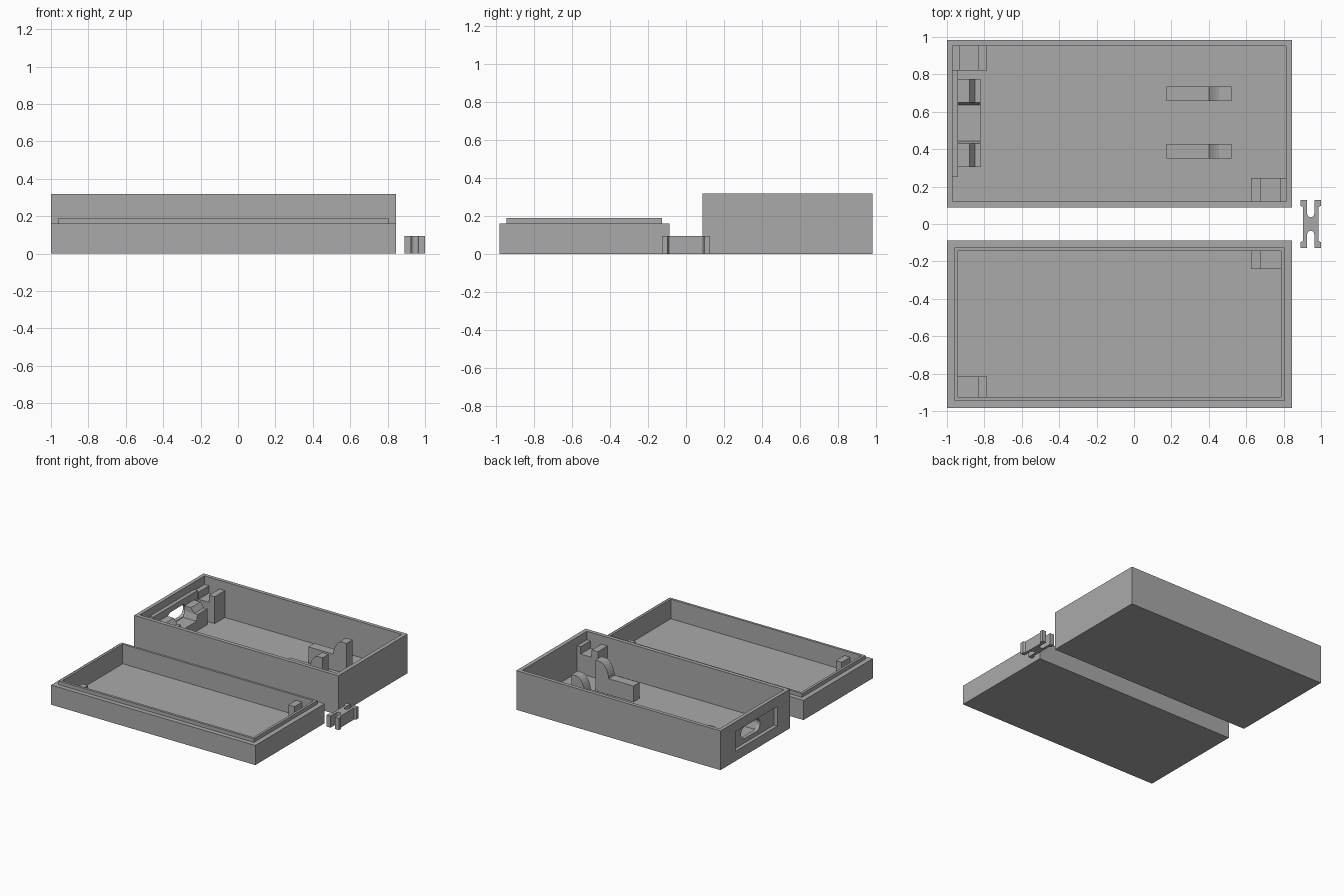
import bpy, bmesh, math

if "Cube" in bpy.data.objects:
    bpy.data.objects.remove(bpy.data.objects["Cube"])

grey = bpy.data.materials.new("plain grey")
grey.diffuse_color = (0.4, 0.4, 0.4, 1)
grey.use_nodes = True
grey.node_tree.nodes["Principled BSDF"].inputs["Base Color"].default_value = grey.diffuse_color


def prism(name, pts, place, a, b):
    """Extrude a 2D outline from a to b; place maps (u, v, w) to (x, y, z)."""
    bm = bmesh.new()
    lo = [bm.verts.new(place(u, v, a)) for u, v in pts]
    hi = [bm.verts.new(place(u, v, b)) for u, v in pts]
    bm.faces.new(lo)
    bm.faces.new(hi)
    for i in range(len(pts)):
        j = (i + 1) % len(pts)
        bm.faces.new((lo[i], lo[j], hi[j], hi[i]))
    bmesh.ops.recalc_face_normals(bm, faces=bm.faces)
    me = bpy.data.meshes.new(name)
    bm.to_mesh(me)
    bm.free()
    me.materials.append(grey)
    ob = bpy.data.objects.new(name, me)
    bpy.context.collection.objects.link(ob)
    return ob


def along_x(u, v, w): return (w, u, v)   # outline in y, z
def along_y(u, v, w): return (u, w, v)   # outline in x, z
def along_z(u, v, w): return (u, v, w)   # outline in x, y


def box(name, x0, x1, y0, y1, z0, z1):
    return prism(name, [(x0, y0), (x1, y0), (x1, y1), (x0, y1)], along_z, z0, z1)


def cut(ob, cutter):
    m = ob.modifiers.new("cut", 'BOOLEAN')
    m.operation = 'DIFFERENCE'
    m.solver = 'EXACT'
    m.object = cutter
    cutter.hide_render = True
    cutter.hide_set(True)


FLOOR = 0.03
X0, X1 = -1.0, 0.845

# Deep case with hollow inside, port recess and rounded port opening
case = box("case", X0, X1, 0.088, 0.983, 0, 0.32)
cut(case, box("case_hollow", -0.97, 0.812, 0.12, 0.953, FLOOR, 0.5))
cut(case, box("port_recess", -1.1, -0.965, 0.25, 0.79, 0.08, 0.24))

# Backing plate behind the recess, pierced by the port opening
r, cz, ya, yb = 0.05, 0.165, 0.48, 0.625
slot = [(yb + r * math.cos(t), cz + r * math.sin(t))
        for t in (math.pi * (i / 10 - 0.5) for i in range(11))]
slot += [(ya - r * math.cos(t), cz - r * math.sin(t))
         for t in (math.pi * (i / 10 - 0.5) for i in range(11))]
plate = box("port_plate", -0.97, -0.94, 0.25, 0.823, FLOOR, 0.26)
cut(plate, prism("port_hole", slot, along_x, -1.1, -0.9))

# Port board supports: two stepped blocks and a low middle block
step = [(-0.94, FLOOR), (-0.82, FLOOR), (-0.82, 0.16), (-0.85, 0.16),
        (-0.88, 0.2), (-0.94, 0.2)]
prism("port_support_front", step, along_y, 0.305, 0.43)
prism("port_support_back", step, along_y, 0.65, 0.775)
prism("port_support_middle", [(0.43, FLOOR), (0.65, FLOOR), (0.65, 0.16),
      (0.635, 0.11), (0.445, 0.11), (0.43, 0.16)], along_x, -0.94, -0.82)


# Slotted corner posts of the case
def slotted_post(name, x0, xa, xb, x1, y0, y1):
    prism(name, [(x0, FLOOR), (x1, FLOOR), (x1, 0.25), (xb, 0.25), (xb, 0.19),
                 (xa, 0.19), (xa, 0.25), (x0, 0.25)], along_y, y0, y1)


slotted_post("case_post_back", -0.97, -0.93, -0.835, -0.785, 0.82, 0.953)
slotted_post("case_post_front", 0.625, 0.68, 0.78, 0.812, 0.12, 0.245)

# Cradle ribs with a raised, hollowed end
rib = [(0.175, FLOOR), (0.52, FLOOR), (0.52, 0.28), (0.475, 0.28)]
rib += [(0.475 - 0.075 * math.sin(t), 0.17 + 0.11 * math.cos(t) ** 1.5)
        for t in (math.pi / 2 * i / 6 for i in range(1, 6))]
rib += [(0.40, 0.16), (0.175, 0.16)]
prism("cradle_rib_front", rib, along_y, 0.35, 0.427)
prism("cradle_rib_back", rib, along_y, 0.657, 0.735)

# Shallow lid with raised lip
lid = prism("lid", [(X0, 0), (X1, 0), (X1, 0.16), (X0, 0.16)], along_y, -0.983, -0.088)
lip = box("lid_lip", -0.96, 0.805, -0.945, -0.126, 0.16, 0.19)
for part in (lid, lip):
    cut(part, box(part.name + "_hollow", -0.94, 0.785, -0.925, -0.145, FLOOR, 0.5))

# Stepped hold-down posts of the lid
for name, xi, xm, xo, y0, y1 in (("lid_post_back", 0.625, 0.68, 0.785, -0.24, -0.145),
                                 ("lid_post_front", -0.785, -0.835, -0.94, -0.925, -0.815)):
    prism(name, [(xi, FLOOR), (xo, FLOOR), (xo, 0.08), (xm, 0.08), (xm, 0.15), (xi, 0.15)],
          along_y, y0, y1)

# Loose spring clip: a quarter outline mirrored into an H shape
q = [(0.041, 0.0), (0.041, 0.09), (0.055, 0.098), (0.055, 0.127), (0.019, 0.127), (0.019, 0.055)]
q += [(0.019 * math.cos(t), 0.055 - 0.019 * math.sin(t))
      for t in (math.pi / 2 * i / 5 for i in range(1, 6))]
top = q + [(-x, y) for x, y in reversed(q[1:-1])]
outline = top + [(-x, -y) for x, y in top]
prism("spring_clip", [(0.945 + x, y) for x, y in outline], along_z, 0, 0.095)
